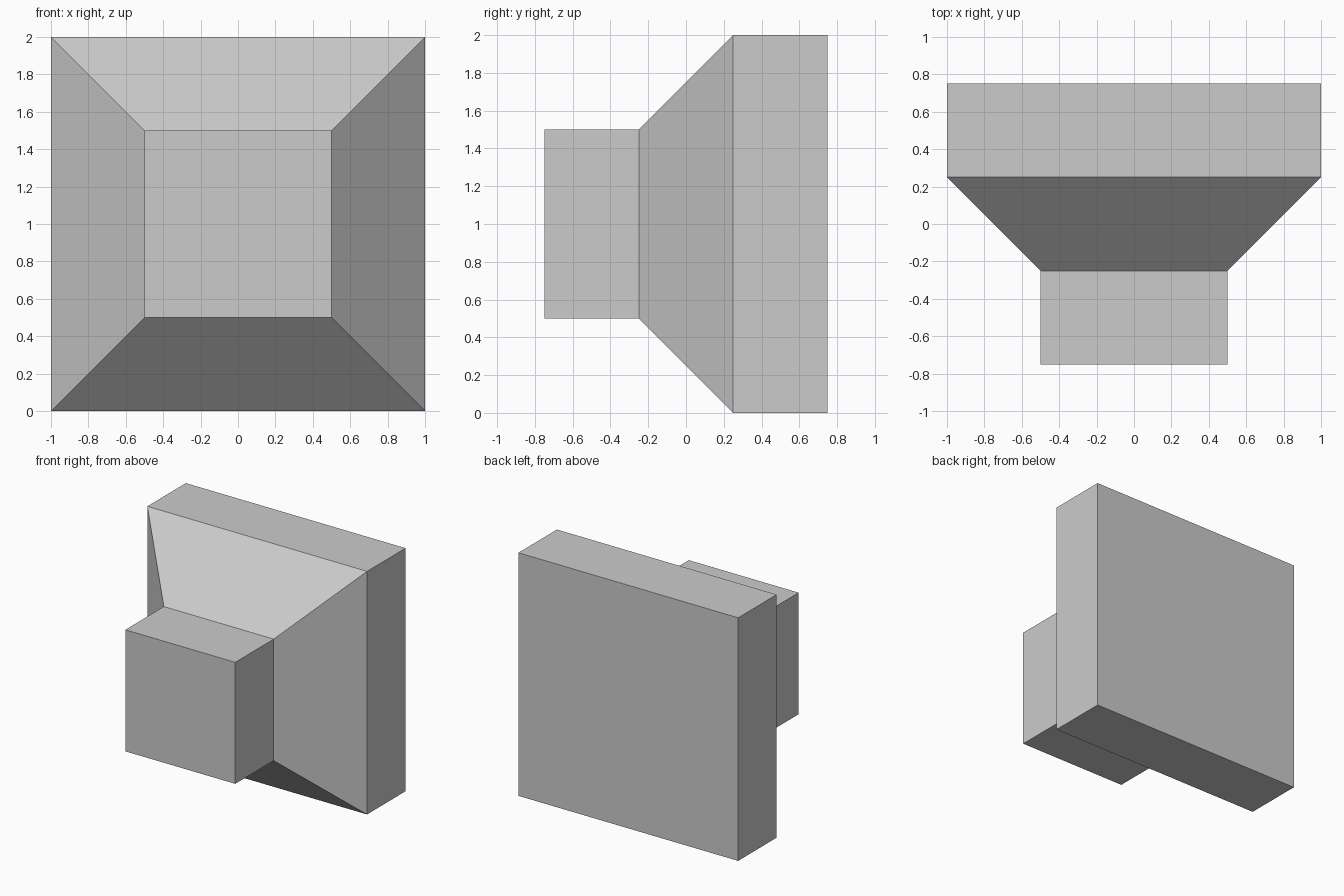
import bpy
import bmesh

if "Cube" in bpy.data.objects:
    bpy.data.objects.remove(bpy.data.objects["Cube"])

# Square sections from front to back: (y position, half width)
SECTIONS = [(-0.75, 0.5), (-0.25, 0.5), (0.25, 1.0), (0.75, 1.0)]
CENTRE_Z = 1.0
CORNERS = [(-1, -1), (1, -1), (1, 1), (-1, 1)]


def loft_squares(name, sections):
    bm = bmesh.new()
    rings = [[bm.verts.new((cx * h, y, CENTRE_Z + cz * h)) for cx, cz in CORNERS]
             for y, h in sections]
    # Side walls between neighbouring sections
    for a, b in zip(rings, rings[1:]):
        for i in range(4):
            j = (i + 1) % 4
            bm.faces.new((a[i], b[i], b[j], a[j]))
    # Front and back caps
    bm.faces.new(rings[0])
    bm.faces.new(rings[-1][::-1])
    bmesh.ops.recalc_face_normals(bm, faces=bm.faces)
    mesh = bpy.data.meshes.new(name)
    bm.to_mesh(mesh)
    bm.free()
    obj = bpy.data.objects.new(name, mesh)
    bpy.context.collection.objects.link(obj)
    return obj


# Small block flaring out through a tapered collar into a large back plate
loft_squares("flared_block", SECTIONS)
